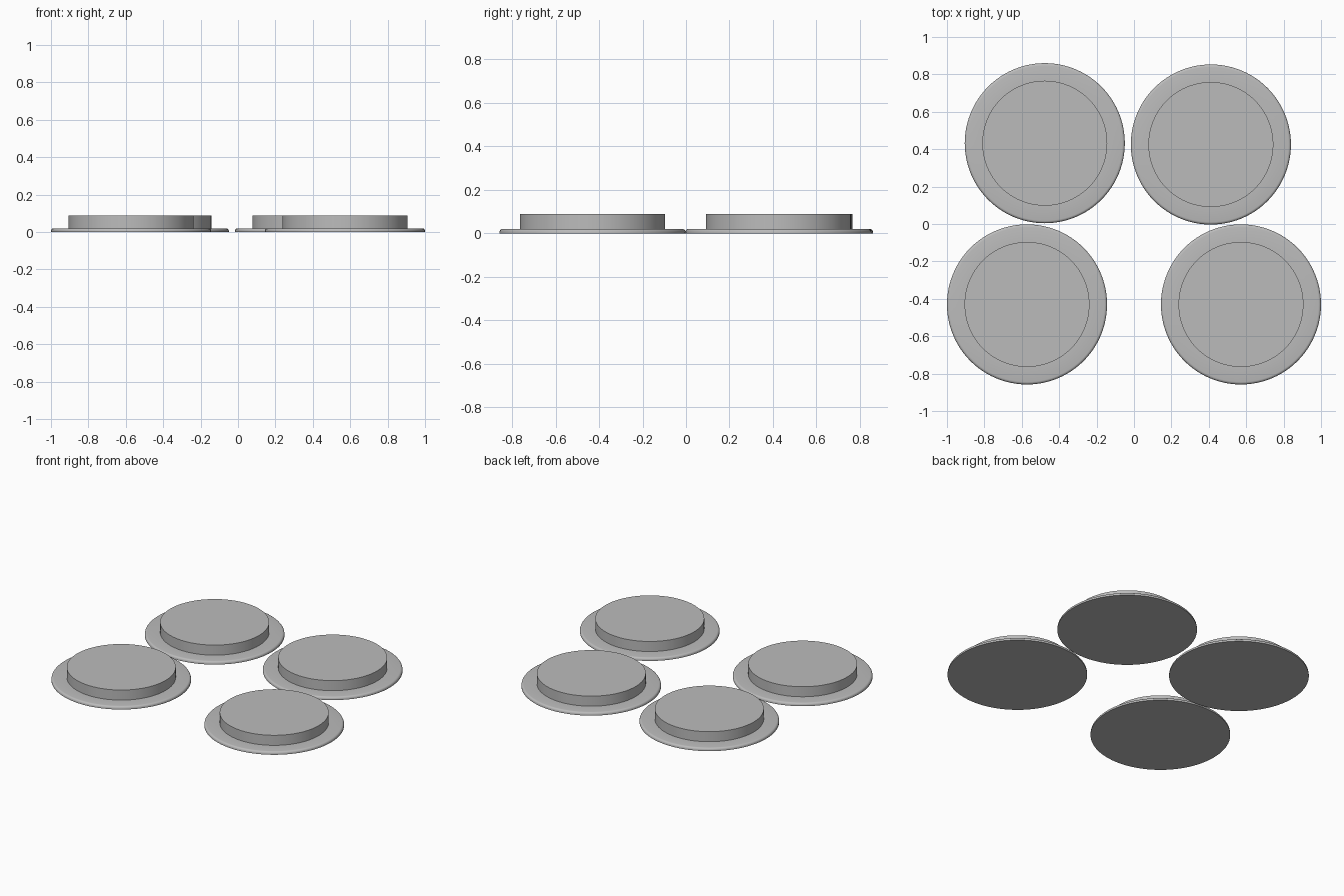
import bpy
import bmesh
import math

if "Cube" in bpy.data.objects:
    bpy.data.objects.remove(bpy.data.objects["Cube"], do_unlink=True)

# Single flat grey
grey = bpy.data.materials.new("light_grey")
grey.use_nodes = True
colour = (0.5, 0.5, 0.5, 1)
grey.diffuse_color = colour
grey.node_tree.nodes["Principled BSDF"].inputs["Base Color"].default_value = colour

FLANGE_R, CAP_R = 0.428, 0.334
FLANGE_H, TOTAL_H = 0.02, 0.088
ROUND = 0.014
SEGMENTS = 96


def disc_profile():
    """Half section: flat base, rounded flange rim, straight raised cap."""
    points = [(0, 0), (FLANGE_R, 0)]
    for step in range(5):
        a = math.pi / 2 * step / 4
        points.append((FLANGE_R - ROUND + ROUND * math.cos(a),
                       FLANGE_H - ROUND + ROUND * math.sin(a)))
    return points + [(CAP_R, FLANGE_H), (CAP_R, TOTAL_H), (0, TOTAL_H)]


def make_disc(name, x, y):
    bm = bmesh.new()
    verts = [bm.verts.new((r, 0, z)) for r, z in disc_profile()]
    edges = [bm.edges.new(pair) for pair in zip(verts, verts[1:])]
    bmesh.ops.spin(bm, geom=verts + edges, cent=(0, 0, 0), axis=(0, 0, 1),
                   angle=math.tau, steps=SEGMENTS, use_merge=True)
    bmesh.ops.remove_doubles(bm, verts=bm.verts, dist=0.0001)
    bmesh.ops.recalc_face_normals(bm, faces=bm.faces)
    # Merge the flat base and top fans into single caps
    bmesh.ops.dissolve_verts(
        bm, verts=[v for v in bm.verts if v.co.xy.length < 0.001])
    mesh = bpy.data.meshes.new(name)
    bm.to_mesh(mesh)
    bm.free()
    mesh.materials.append(grey)
    obj = bpy.data.objects.new(name, mesh)
    obj.location = (x, y, 0)
    bpy.context.collection.objects.link(obj)
    bpy.ops.object.select_all(action="DESELECT")
    obj.select_set(True)
    bpy.context.view_layer.objects.active = obj
    bpy.ops.object.shade_smooth_by_angle(angle=math.radians(35))


# Four stepped discs
make_disc("front_right_disc", -0.572, -0.43)
make_disc("front_left_disc", 0.572, -0.43)
make_disc("back_right_disc", -0.477, 0.432)
make_disc("back_left_disc", 0.411, 0.425)
